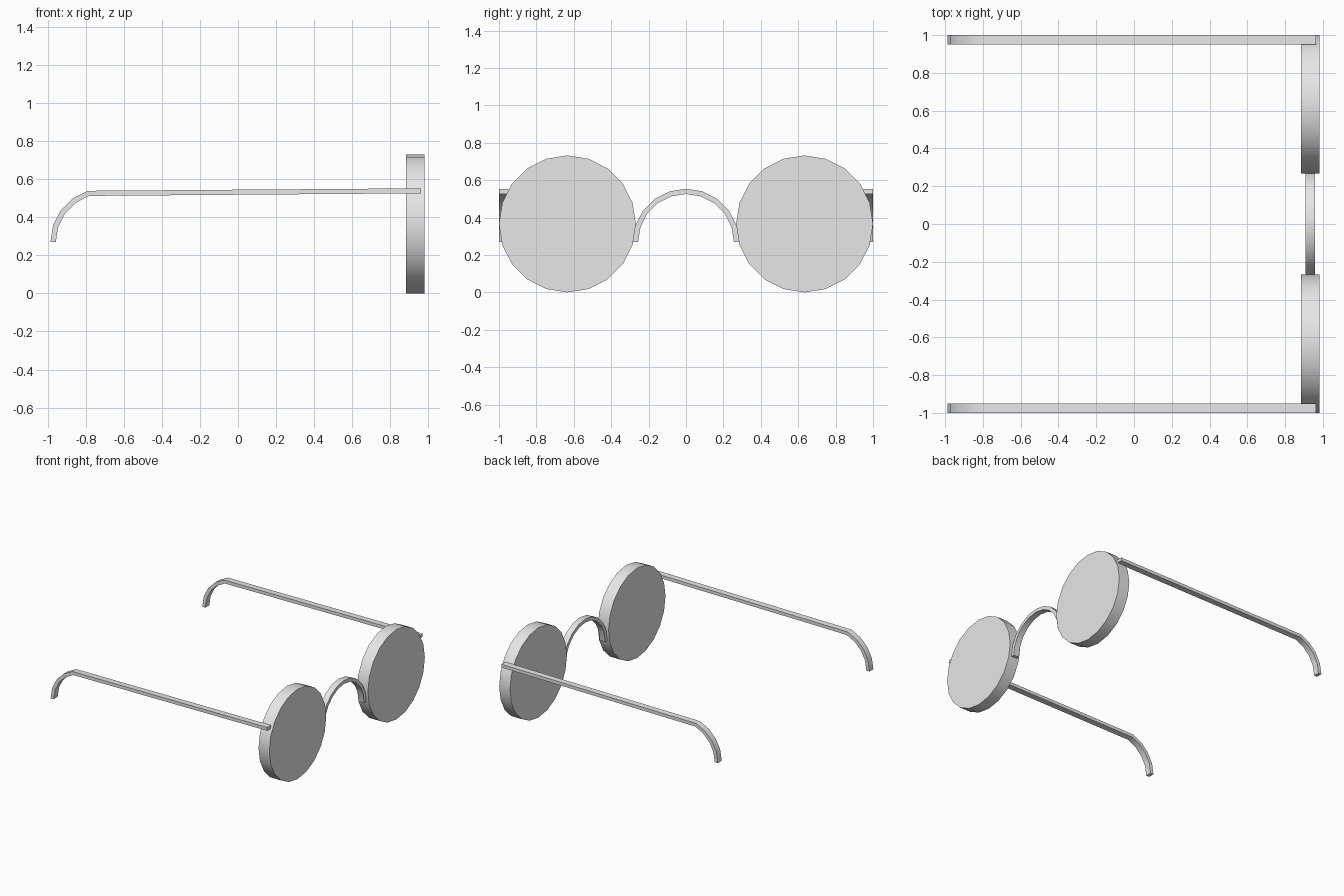
import bpy
import bmesh
from math import sin, cos, radians

cube = bpy.data.objects.get("Cube")
if cube:
    bpy.data.objects.remove(cube, do_unlink=True)

grey = bpy.data.materials.new("light_grey")
grey.use_nodes = True
colour = (0.8, 0.8, 0.8, 1)
grey.diffuse_color = colour
grey.node_tree.nodes["Principled BSDF"].inputs["Base Color"].default_value = colour

STEP = 18            # facet angle shared by every round part
OUTER, INNER = 0.284, 0.256   # radii of the bent wire
WIRE_Z = 0.27        # height of the wire ends


def arc(cu, cv, r, start, end):
    """Points on an arc, one per facet."""
    return [(cu + r * cos(radians(a)), cv + r * sin(radians(a)))
            for a in range(start, end + 1, STEP)]


def prism(name, rings, place, low, high):
    """Bridge matching outlines (quad strip) or extrude one closed outline."""
    bm = bmesh.new()
    ends = [[[bm.verts.new(place(u, v, d)) for u, v in ring] for ring in rings]
            for d in (low, high)]
    if len(rings) == 1:
        a, b = ends[0][0], ends[1][0]
        bm.faces.new(a)
        bm.faces.new(b)
        for i in range(len(a)):
            j = (i + 1) % len(a)
            bm.faces.new((a[i], a[j], b[j], b[i]))
    else:
        (o0, i0), (o1, i1) = ends
        loop = (o0, o1, i1, i0)
        for n in range(len(o0) - 1):
            for k in range(4):
                p, q = loop[k], loop[(k + 1) % 4]
                bm.faces.new((p[n], p[n + 1], q[n + 1], q[n]))
        for n in (0, -1):
            bm.faces.new([side[n] for side in loop])
    bmesh.ops.recalc_face_normals(bm, faces=bm.faces)
    mesh = bpy.data.meshes.new(name)
    bm.to_mesh(mesh)
    bm.free()
    mesh.materials.append(grey)
    obj = bpy.data.objects.new(name, mesh)
    bpy.context.collection.objects.link(obj)
    bpy.ops.object.select_all(action="DESELECT")
    obj.select_set(True)
    bpy.context.view_layer.objects.active = obj
    bpy.ops.object.shade_smooth_by_angle(angle=radians(30))
    return obj


def along_x(u, v, d):
    return (d, u, v)


def along_y(u, v, d):
    return (u, d, v)


# Side arms: hooked tip, then a straight run to the lens
hook_x = -0.703
arm_outer = arc(hook_x, WIRE_Z, OUTER, 108, 180)
arm_inner = arc(hook_x, WIRE_Z, INNER, 108, 180)
arm_outer.insert(0, (0.963, 0.553))
arm_inner.insert(0, (0.963, 0.527))

for side, label in ((1, "left"), (-1, "right")):
    # Thick round lens
    prism(label + "_lens", [arc(side * 0.634, 0.366, 0.366, 0, 342)],
          along_x, 0.885, 0.982)
    prism(label + "_arm", [arm_outer, arm_inner], along_y,
          side * 0.95, side * 1.0)

# Arched nose bridge
prism("nose_bridge", [arc(0, WIRE_Z, OUTER, 0, 180), arc(0, WIRE_Z, INNER, 0, 180)],
      along_x, 0.907, 0.957)
